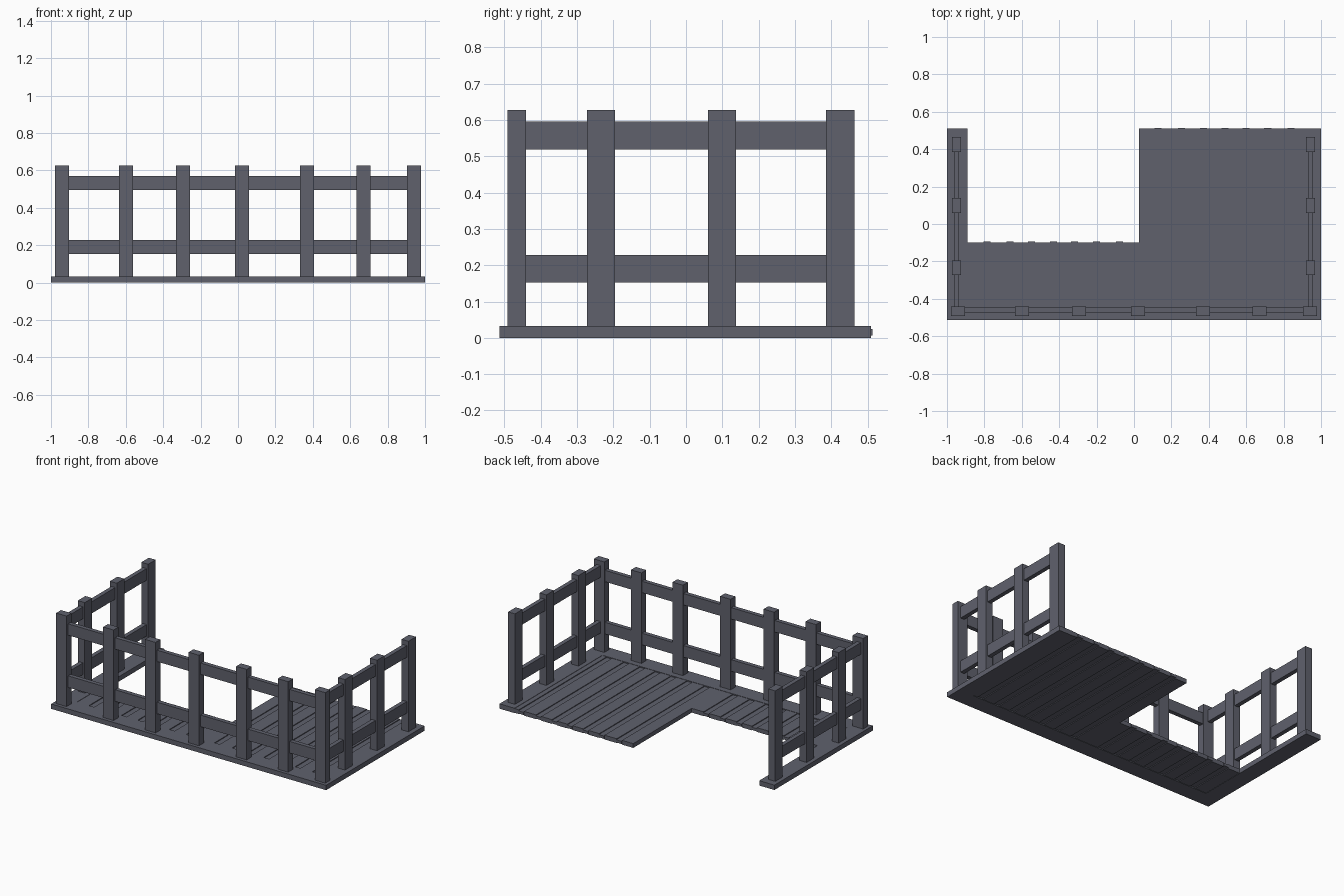
import bpy, bmesh

if "Cube" in bpy.data.objects:
    bpy.data.objects.remove(bpy.data.objects["Cube"])

wood = bpy.data.materials.new("slate grey wood")
wood.diffuse_color = (0.115, 0.12, 0.152, 1)
wood.use_nodes = True
wood.node_tree.nodes["Principled BSDF"].inputs["Base Color"].default_value = wood.diffuse_color


def prism(name, outline, z0, z1):
    """Extrude a flat outline from z0 to z1."""
    bm = bmesh.new()
    face = bm.faces.new([bm.verts.new((x, y, z0)) for x, y in outline])
    ext = bmesh.ops.extrude_face_region(bm, geom=[face])
    top = [v for v in ext["geom"] if isinstance(v, bmesh.types.BMVert)]
    bmesh.ops.translate(bm, verts=top, vec=(0, 0, z1 - z0))
    bmesh.ops.recalc_face_normals(bm, faces=bm.faces)
    me = bpy.data.meshes.new(name)
    bm.to_mesh(me)
    bm.free()
    me.materials.append(wood)
    ob = bpy.data.objects.new(name, me)
    bpy.context.collection.objects.link(ob)
    return ob


def box(name, x0, x1, y0, y1, z0, z1):
    return prism(name, [(x0, y0), (x1, y0), (x1, y1), (x0, y1)], z0, z1)


FRONT, BACK, NOTCH_Y, NOTCH_X = -0.513, 0.51, -0.098, 0.027
INNER_X, INNER_Y = 0.89, -0.403
TOP = 0.032

# U-shaped border frame
prism("border_frame", [(-1, FRONT), (1, FRONT), (1, BACK), (INNER_X, BACK),
                       (INNER_X, INNER_Y), (-INNER_X, INNER_Y),
                       (-INNER_X, BACK), (-1, BACK)], 0, TOP)

# Deck boards with narrow recessed strips between them
left_gaps = [-0.786, -0.663, -0.548, -0.430, -0.318, -0.200, -0.078]
right_gaps = [0.128, 0.255, 0.372, 0.487, 0.599, 0.715, 0.840]
half = 0.019
gaps = left_gaps + right_gaps
start = -INNER_X
for i, g in enumerate(gaps + [INNER_X + half]):
    end = g - half
    if start < NOTCH_X < end:      # notched board at the inside corner
        prism("notched_board", [(start, INNER_Y), (end, INNER_Y), (end, BACK),
                                (NOTCH_X, BACK), (NOTCH_X, NOTCH_Y),
                                (start, NOTCH_Y)], 0.002, TOP - 0.002)
    else:
        back = NOTCH_Y if end < NOTCH_X else BACK
        box(f"deck_board_{i}", start, end, INNER_Y, back, 0.002, TOP - 0.002)
    if i < len(gaps):
        back = NOTCH_Y if g < NOTCH_X else BACK
        box(f"gap_strip_{i}", g - half, g + half, INNER_Y, back + 0.004,
            0.007, TOP - 0.007)
    start = g + half

# Front fence: posts and two rails
for i, x in enumerate([-0.941, -0.599, -0.294, 0.022, 0.369, 0.671, 0.941]):
    box(f"front_post_{i}", x - 0.038, x + 0.038, -0.491, -0.441, TOP - 0.002, 0.627)
for n, z0, z1 in (("lower", 0.152, 0.228), ("upper", 0.495, 0.570)):
    box(f"front_rail_{n}", -0.92, 0.92, -0.475, -0.447, z0, z1)

# Side fences: posts and two rails
for side, cx in (("left", -0.949), ("right", 0.944)):
    for i, y in enumerate([-0.234, 0.099, 0.425]):
        box(f"{side}_post_{i}", cx - 0.025, cx + 0.025, y - 0.039, y + 0.039,
            TOP - 0.002, 0.627)
    for n, z0, z1 in (("lower", 0.152, 0.228), ("upper", 0.519, 0.596)):
        box(f"{side}_rail_{n}", cx - 0.014, cx + 0.014, -0.45, 0.42, z0, z1)
